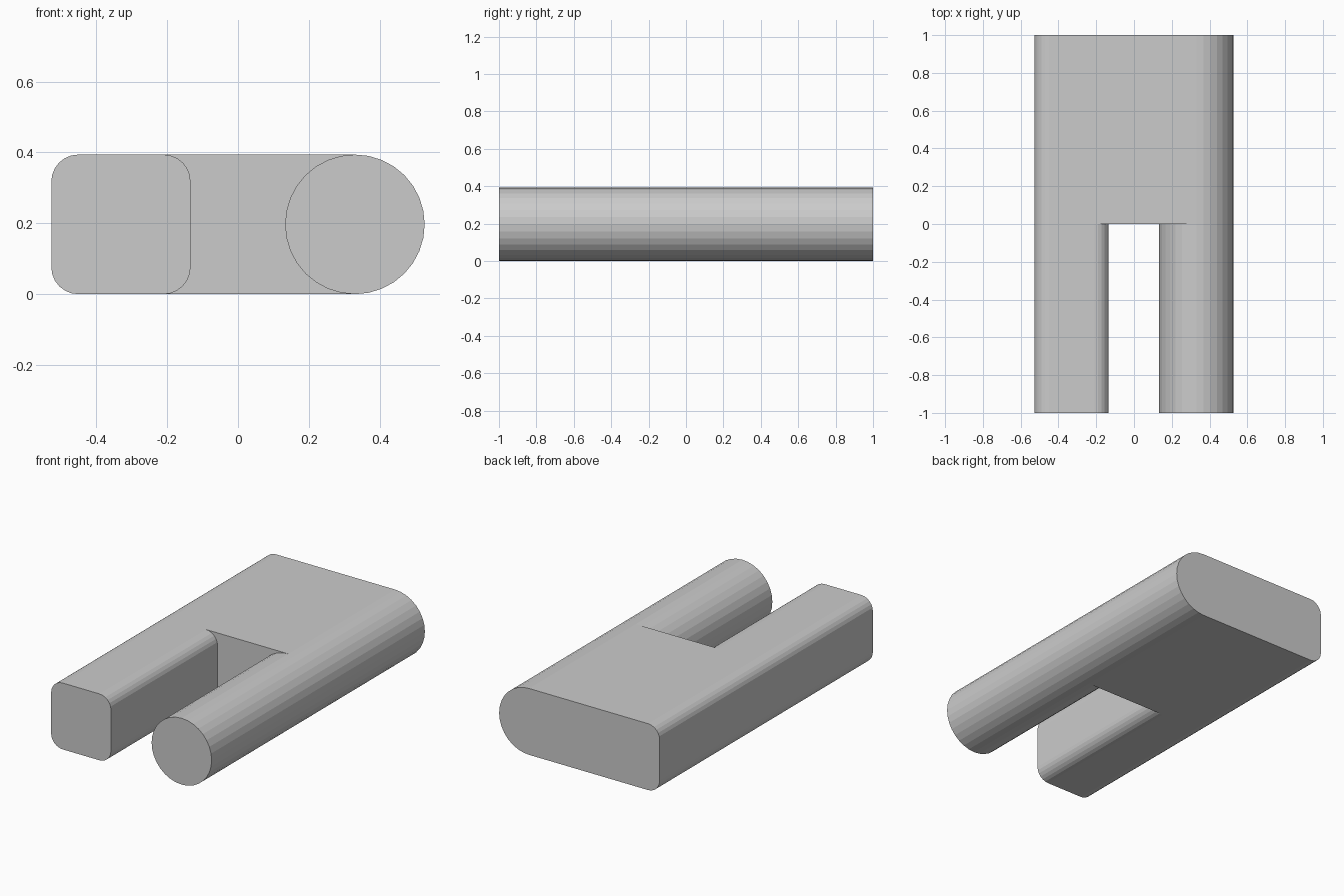
import bpy, bmesh, math

if "Cube" in bpy.data.objects:
    bpy.data.objects.remove(bpy.data.objects["Cube"])

H = 0.394            # overall height
R = H / 2            # round rail radius
W = 0.527            # half width
INNER = -0.134       # inner side of the square rail
C = 0.076            # corner radius of the square rail


def arc(cx, cz, r, a0, a1, n):
    """Points (x, z) along an arc, angles in degrees."""
    return [(cx + r * math.cos(math.radians(a0 + (a1 - a0) * i / n)),
             cz + r * math.sin(math.radians(a0 + (a1 - a0) * i / n)))
            for i in range(n + 1)]


# Half profiles: each runs between the flat top and the flat bottom
square_out = arc(-W + C, H - C, C, 90, 180, 6) + arc(-W + C, C, C, 180, 270, 6)
square_in = arc(INNER - C, C, C, -90, 0, 6) + arc(INNER - C, H - C, C, 0, 90, 6)
round_in = arc(W - R, R, R, 90, 270, 16)
round_out = arc(W - R, R, R, -90, 90, 16)

bm = bmesh.new()


def row(points, y):
    return [bm.verts.new((x, y, z)) for x, z in points]


def bridge(a, b, closed=True):
    n = len(a)
    for i in range(n if closed else n - 1):
        j = (i + 1) % n
        bm.faces.new((a[i], a[j], b[j], b[i]))


# Middle section, shared by the rails and the solid body
so, si, ri, ro = (row(p, 0) for p in (square_out, square_in, round_in, round_out))

# Two front rails
for mid, profile in ((so + si, square_out + square_in),
                     (ri + ro, round_in + round_out[1:-1])):
    if len(profile) != len(mid):
        mid = ri + ro[1:-1]
    front = row(profile, -1)
    bridge(front, mid)
    bm.faces.new(front)

# Round rail ends share their tangent vertices with the body
ro = [ri[-1]] + ro[1:-1] + [ri[0]]
for v in [v for v in bm.verts if not v.link_faces]:
    if v not in ro and v not in so + si + ri:
        bm.verts.remove(v)

# Solid rear body and its back face
back_l, back_r = row(square_out, 1), row(round_out, 1)
bridge(so, back_l, False)
bridge(ro, back_r, False)
bm.faces.new(back_l + back_r)

# Flat top and bottom of the body, and the slot end wall
bm.faces.new((so[0], si[-1], ri[0], back_r[-1], back_l[0]))
bm.faces.new((so[-1], si[0], ri[-1], back_r[0], back_l[-1]))
bm.faces.new(si + ri)

bmesh.ops.recalc_face_normals(bm, faces=bm.faces)
mesh = bpy.data.meshes.new("forked_block")
bm.to_mesh(mesh)
bm.free()
block = bpy.data.objects.new("forked_block", mesh)
bpy.context.collection.objects.link(block)
